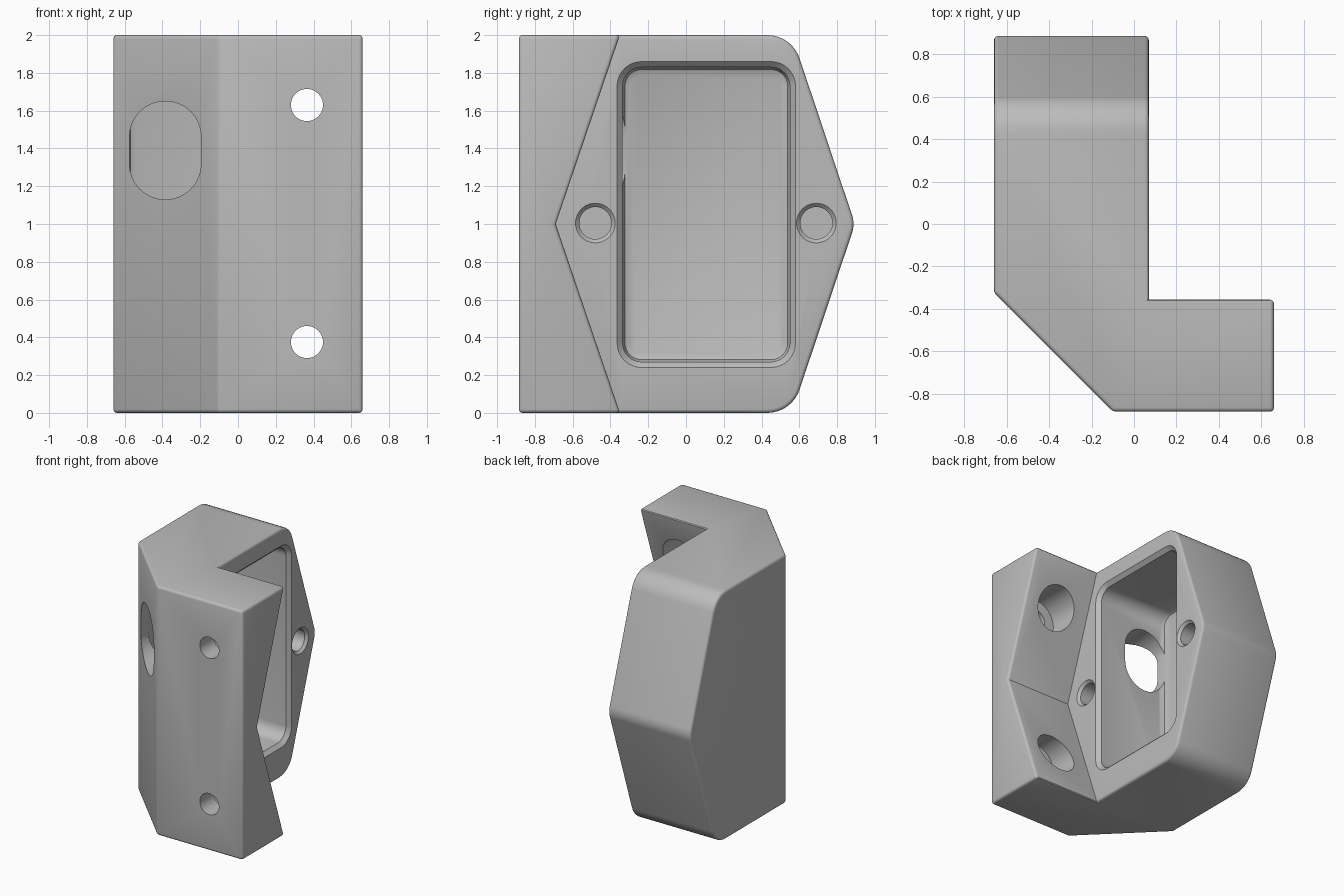
import bpy, bmesh, math
from mathutils import Vector

if "Cube" in bpy.data.objects:
    bpy.data.objects.remove(bpy.data.objects["Cube"], do_unlink=True)

# Single plain material
grey = bpy.data.materials.new("plain grey")
grey.use_nodes = True
colour = (0.5, 0.5, 0.5, 1)
grey.diffuse_color = colour
grey.node_tree.nodes["Principled BSDF"].inputs["Base Color"].default_value = colour


def rounded(points, steps=8):
    """Outline from (u, v, radius) corners, with each corner turned into an arc."""
    out = []
    for i, (u, v, r) in enumerate(points):
        p = Vector((u, v))
        if r == 0:
            out.append(p)
            continue
        a = (Vector(points[i - 1][:2]) - p).normalized()
        b = (Vector(points[(i + 1) % len(points)][:2]) - p).normalized()
        half = a.angle(b) / 2
        centre = p + (a + b).normalized() * r / math.sin(half)
        start = p + a * r / math.tan(half) - centre
        end = p + b * r / math.tan(half) - centre
        sweep = start.angle_signed(end)
        for k in range(steps + 1):
            t = -sweep * k / steps
            c, s = math.cos(t), math.sin(t)
            out.append(centre + Vector((start.x * c - start.y * s, start.x * s + start.y * c)))
    return out


def box(u0, u1, v0, v1, r, grow=0.0):
    u0, u1, v0, v1, r = u0 - grow, u1 + grow, v0 - grow, v1 + grow, max(r + grow, 0.005)
    return rounded([(u0, v0, r), (u1, v0, r), (u1, v1, r), (u0, v1, r)])


def circle(u, v, r):
    return [Vector((u + r * math.cos(k * math.tau / 40), v + r * math.sin(k * math.tau / 40)))
            for k in range(40)]


def loft(name, axis, sections):
    """Closed solid through (position, outline) sections along an axis."""
    place = {"x": lambda w, p: (w, p.x, p.y),
             "y": lambda w, p: (p.x, w, p.y),
             "z": lambda w, p: (p.x, p.y, w)}[axis]
    bm = bmesh.new()
    rings = [[bm.verts.new(place(w, p)) for p in loop] for w, loop in sections]
    n = len(rings[0])
    for lo, hi in zip(rings, rings[1:]):
        for i in range(n):
            j = (i + 1) % n
            bm.faces.new((lo[i], lo[j], hi[j], hi[i]))
    bm.faces.new(rings[0][::-1])
    bm.faces.new(rings[-1])
    bmesh.ops.remove_doubles(bm, verts=bm.verts, dist=1e-5)
    bmesh.ops.recalc_face_normals(bm, faces=bm.faces)
    mesh = bpy.data.meshes.new(name)
    bm.to_mesh(mesh)
    bm.free()
    mesh.materials.append(grey)
    ob = bpy.data.objects.new(name, mesh)
    bpy.context.collection.objects.link(ob)
    return ob


def carve(target, cutter, operation="DIFFERENCE"):
    mod = target.modifiers.new("carve", "BOOLEAN")
    mod.operation, mod.object, mod.solver = operation, cutter, "EXACT"
    bpy.context.view_layer.objects.active = target
    bpy.ops.object.modifier_apply(modifier=mod.name)
    bpy.data.objects.remove(cutter, do_unlink=True)


FACE = 0.07     # plane the pocket opens on
LEFT, RIGHT, FRONT, BACK = -0.66, 0.66, -0.885, 0.895

# Housing: chamfered plan trimmed by the pointed side profile
plan = [(LEFT, -0.325, 0), (-0.1, FRONT, 0), (RIGHT, FRONT, 0), (RIGHT, 1, 0), (LEFT, 1, 0)]
housing = loft("bracket_housing", "z", [(z, rounded(plan)) for z in (0, 2)])
side = [(-1, 0, 0), (0.56, 0, 0.18), (BACK, 1, 0.15), (0.56, 2, 0.18), (-1, 2, 0)]
carve(housing, loft("side_trim", "x", [(x, rounded(side)) for x in (-1, 1)]), "INTERSECT")

# V-shaped flange on the mounting side
notch = [(-0.69, 1, 0), (-0.316, -0.1, 0), (1.2, -0.1, 0), (1.2, 2.1, 0), (-0.316, 2.1, 0)]
carve(housing, loft("flange_notch", "x", [(x, rounded(notch)) for x in (FACE, 1)]))

# Soften the convex outer edges
bm = bmesh.new()
bm.from_mesh(housing.data)
bmesh.ops.remove_doubles(bm, verts=bm.verts, dist=1e-4)
bmesh.ops.dissolve_limit(bm, angle_limit=0.01, verts=bm.verts, edges=bm.edges)
edges = [e for e in bm.edges if e.is_manifold and e.is_convex and e.calc_face_angle() > 0.6]
bmesh.ops.bevel(bm, geom=edges, offset=0.02, segments=3, profile=0.5,
                affect="EDGES", clamp_overlap=False)
bm.to_mesh(housing.data)
bm.free()

# Pocket with chamfered mouth and filleted floor
FLOOR = -0.58
steps = [(FACE + 0.03, 0.06), (FACE - 0.03, 0), (FLOOR + 0.04, 0),
         (FLOOR + 0.012, -0.012), (FLOOR, -0.04)]
carve(housing, loft("pocket", "x", [(x, box(-0.335, 0.55, 0.27, 1.83, 0.1, g)) for x, g in steps]))

# Cable slot through the chamfered corner
slot = box(-0.575, -0.195, 1.13, 1.65, 0.189)
carve(housing, loft("cable_slot", "y", [(y, slot) for y in (-1, -0.29)]))

# Countersunk screw holes beside the pocket
for y in (-0.48, 0.69):
    profile = [(FACE + 0.02, 0.125), (FACE - 0.02, 0.085), (-0.35, 0.085)]
    carve(housing, loft("cover_screw_hole", "x", [(x, circle(y, 1.005, r)) for x, r in profile]))

# Counterbored mounting holes through the flange
for z in (0.375, 1.63):
    profile = [(-1, 0.085), (-0.71, 0.085), (-0.71, 0.17), (-0.2, 0.17)]
    carve(housing, loft("mounting_hole", "y", [(y, circle(0.365, z, r)) for y, r in profile]))

bpy.ops.object.select_all(action="DESELECT")
housing.select_set(True)
bpy.context.view_layer.objects.active = housing
bpy.ops.object.shade_smooth_by_angle(angle=math.radians(32))
